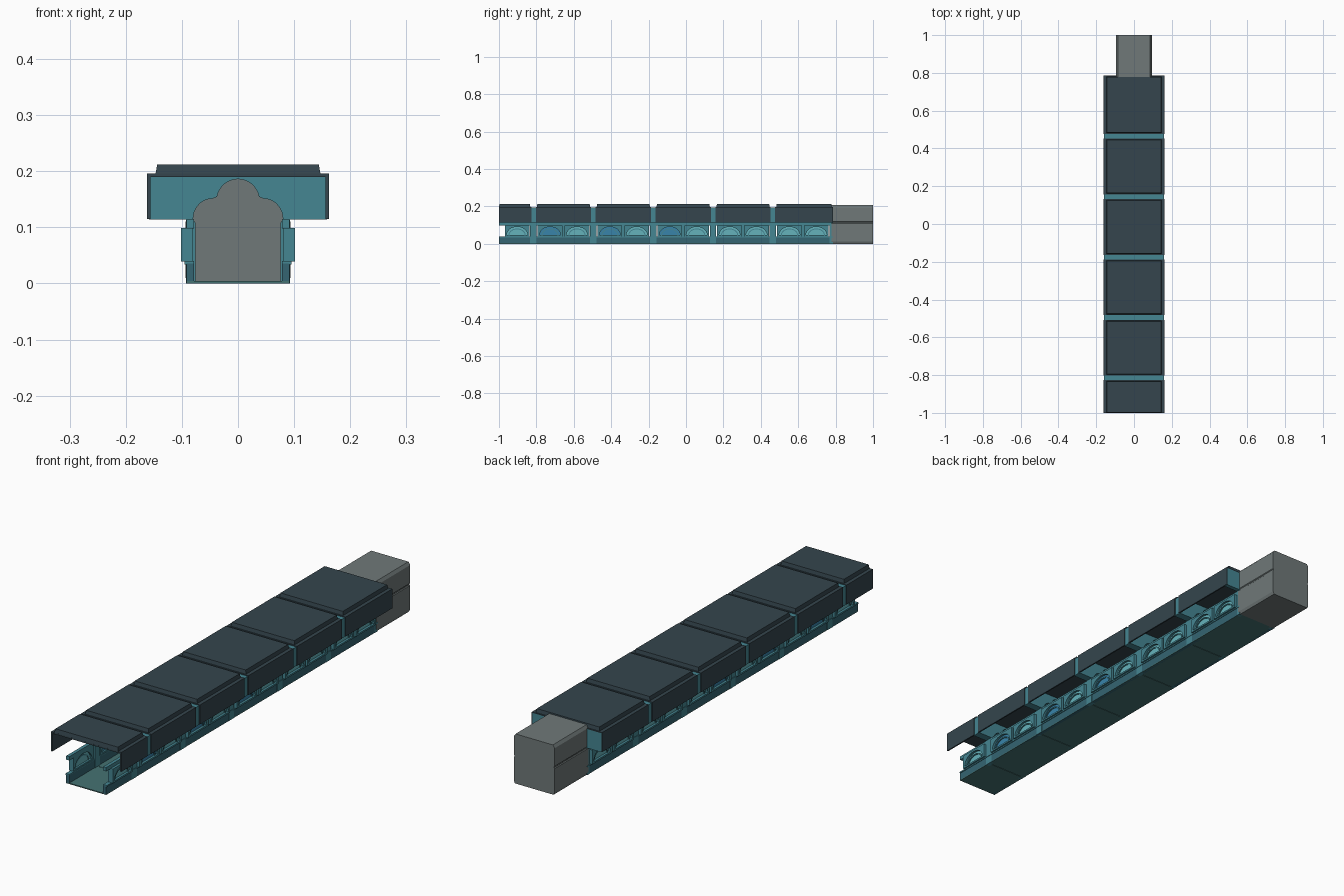
import bpy, bmesh, math

if "Cube" in bpy.data.objects:
    bpy.data.objects.remove(bpy.data.objects["Cube"])


def material(name, rgb):
    m = bpy.data.materials.new(name)
    m.diffuse_color = (*rgb, 1)
    m.use_nodes = True
    m.node_tree.nodes["Principled BSDF"].inputs["Base Color"].default_value = m.diffuse_color
    return m


DARK = material("dark_slate", (0.035, 0.06, 0.075))
TEAL = material("teal", (0.06, 0.24, 0.29))
DEEP = material("deep_teal", (0.035, 0.13, 0.17))
FLOOR = material("floor_green", (0.06, 0.17, 0.17))
GLASS = material("aqua_glass", (0.13, 0.45, 0.5))
BLUE = material("blue_glass", (0.04, 0.23, 0.4))
GREY = material("dark_grey", (0.16, 0.19, 0.19))


def finish(name, bm, mat):
    bmesh.ops.recalc_face_normals(bm, faces=bm.faces[:])
    me = bpy.data.meshes.new(name)
    bm.to_mesh(me)
    bm.free()
    me.materials.append(mat)
    ob = bpy.data.objects.new(name, me)
    bpy.context.collection.objects.link(ob)
    return ob


def prism(name, loops, axis, a, b, mat):
    """Extrude a 2D outline (plus optional hole) from a to b along x or y."""
    bm = bmesh.new()
    place = (lambda u, v: (a, u, v)) if axis == 'x' else (lambda u, v: (u, a, v))
    edges = []
    for loop in loops:
        vs = [bm.verts.new(place(u, v)) for u, v in loop]
        if len(loops) == 1:
            bm.faces.new(vs)
        else:
            edges += [bm.edges.new((vs[i], vs[i - 1])) for i in range(len(vs))]
    if edges:
        bmesh.ops.triangle_fill(bm, edges=edges, use_beauty=True)
    ext = bmesh.ops.extrude_face_region(bm, geom=bm.faces[:], use_keep_orig=True)
    d = (b - a, 0, 0) if axis == 'x' else (0, b - a, 0)
    bmesh.ops.translate(bm, vec=d, verts=[g for g in ext["geom"] if isinstance(g, bmesh.types.BMVert)])
    return finish(name, bm, mat)


def box(name, x0, x1, y0, y1, z0, z1, mat, inset=0.0):
    """Box whose top can be inset to give sloping sides."""
    bm = bmesh.new()
    bmesh.ops.create_cube(bm, size=1)
    for v in bm.verts:
        i = inset if v.co.z > 0 else 0
        v.co = (x1 - i if v.co.x > 0 else x0 + i,
                y1 - i if v.co.y > 0 else y0 + i,
                z1 if v.co.z > 0 else z0)
    return finish(name, bm, mat)


def mirrored(half):
    """Close a right-hand profile with its left-hand mirror image."""
    return half + [(-x, z) for x, z in reversed(half)]


def half_moon(c, a, base, h, n=16):
    return [(c + a * math.cos(math.pi * i / n), base + h * math.sin(math.pi * i / n)) for i in range(n + 1)]


# Trefoil opening, right half, from floor to crown
trefoil = [(0.076, 0.0), (0.076, 0.108), (0.08, 0.115)]
trefoil += [(0.046 + 0.034 * math.cos(t), 0.115 + 0.036 * math.sin(t))
            for t in (math.radians(10 * k) for k in range(1, 10))]
trefoil += [(0.038 * math.cos(t), 0.148 + 0.038 * math.sin(t))
            for t in (math.radians(10 * k) for k in range(1, 9))]
outer = [(0.093, 0.0), (0.093, 0.114), (0.159, 0.114), (0.159, 0.193)]
rib = outer + [(-x, z) for x, z in reversed(outer)]
rib += [(-x, z) for x, z in trefoil] + [(0, 0.186)] + list(reversed(trefoil))

# Hood: thin shell hanging past the walls
hood = mirrored([(0.156, 0.115), (0.162, 0.115), (0.162, 0.196)])
hood += [(-0.156, 0.19), (0.156, 0.19)]

PITCH, BACK = 0.32, 0.785


def window(c, side, glass):
    """Rectangular frame with a half-moon pane and a raised inner arch."""
    frame = [(c - 0.066, 0.039), (c + 0.066, 0.039), (c + 0.066, 0.099), (c - 0.066, 0.099)]
    moon = half_moon(c, 0.056, 0.046, 0.045)
    prism("window_frame", [frame, moon], 'x', side * 0.080, side * 0.102, TEAL)
    prism("window_pane", [half_moon(c, 0.058, 0.044, 0.048)], 'x', side * 0.088, side * 0.092, glass)
    ring = half_moon(c, 0.046, 0.046, 0.036) + list(reversed(half_moon(c, 0.041, 0.046, 0.031)))
    prism("window_arch", [ring], 'x', side * 0.086, side * 0.096, TEAL)


for i in range(6):
    y1 = BACK - PITCH * i
    y0 = max(y1 - PITCH, -1.0)
    mid = y1 - PITCH / 2
    front = i == 5
    # Rib arch, hood and stepped roof cap
    prism("rib_arch", [rib], 'y', y1 - 0.018, y1 + (0.0 if i == 0 else 0.016), TEAL)
    h0, h1 = (y0 if front else y0 + 0.012), (y1 if i == 0 else y1 - 0.012)
    prism("roof_hood", [hood], 'y', h0, h1, DARK)
    box("roof_cap", -0.147, 0.147, h0 if front else h0 + 0.005, h1 - 0.005, 0.195, 0.212, DARK, 0.003)
    # Floor plate
    box("floor_plate", -0.092, 0.092, y0 + (0 if front else 0.001), y1 - 0.001, 0.0, 0.004, FLOOR)
    for s in (-1, 1):
        xs = sorted((s * 0.078, s * 0.092))
        # Wall rails below and above the windows
        box("lower_wall", *xs, y0, y1, 0.0, 0.036, DEEP)
        box("sill", *sorted((s * 0.078, s * 0.095)), y0, y1, 0.034, 0.04, TEAL)
        box("upper_rail", *xs, y0, y1, 0.098, 0.114, TEAL)
        # Paired windows and the mullion between them
        window(mid + 0.072, s, GLASS)
        if not front:
            window(mid - 0.072, s, BLUE if i in (2, 3, 4) else GLASS)
            box("mullion", *xs, mid - 0.01, mid + 0.01, 0.036, 0.1, TEAL)

# End room: hollow, chamfered, with a groove around the middle
room = mirrored([(0.089, 0.0), (0.094, 0.012), (0.094, 0.110), (0.091, 0.113),
                 (0.091, 0.117), (0.094, 0.120), (0.094, 0.195), (0.086, 0.207)])
inner = mirrored([(0.086, 0.003), (0.086, 0.198)])
prism("end_room_shell", [room, inner], 'y', 0.777, 0.995, GREY)
prism("end_room_back_wall", [room], 'y', 0.994, 1.0, GREY)
